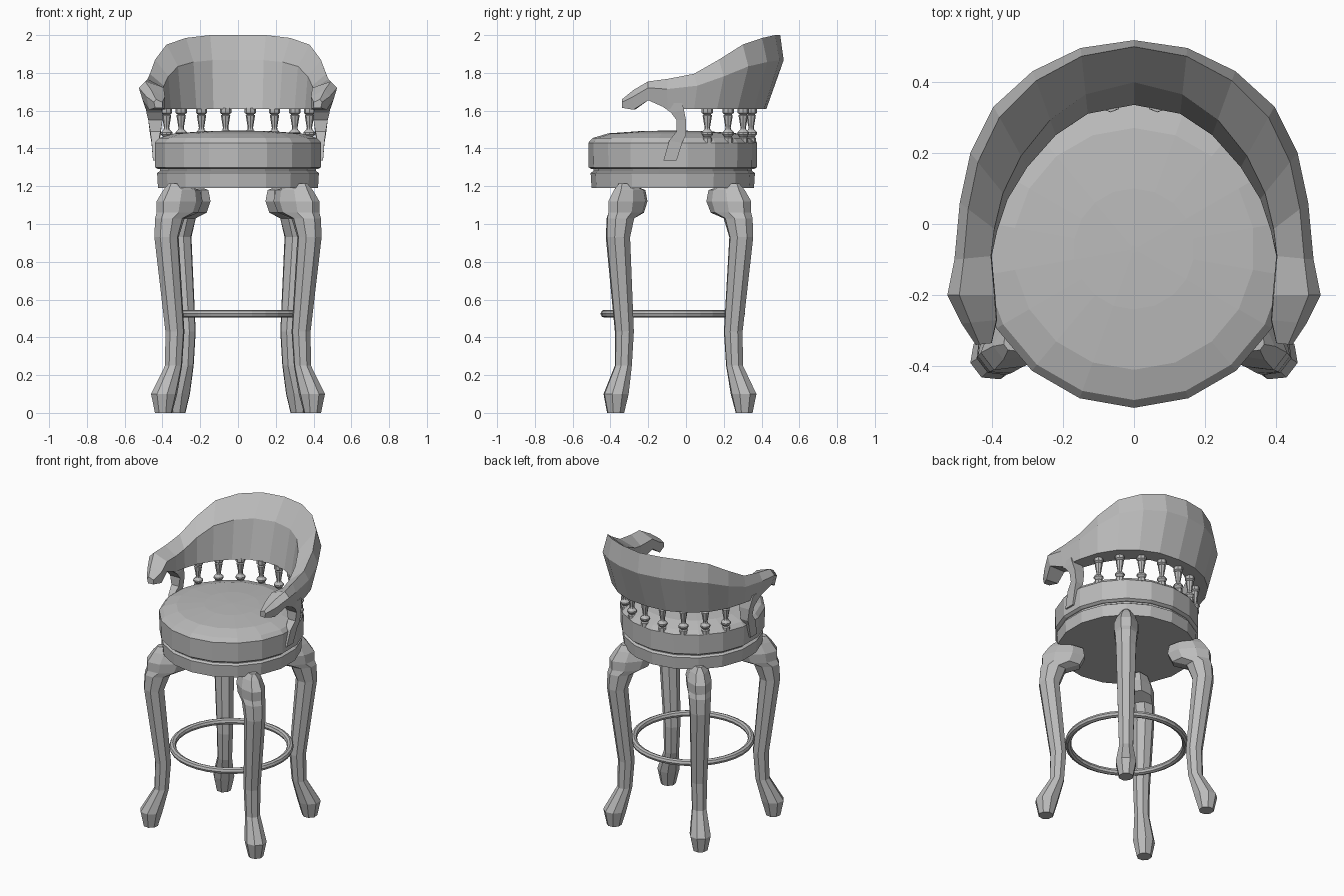
import bpy, bmesh
from math import sin, cos, pi, radians
from mathutils import Vector

cube = bpy.data.objects.get("Cube")
if cube:
    bpy.data.objects.remove(cube)

grey = bpy.data.materials.new("plain grey")
grey.use_nodes = True
colour = (0.5, 0.5, 0.5, 1)
grey.diffuse_color = colour
grey.node_tree.nodes["Principled BSDF"].inputs["Base Color"].default_value = colour

CY = -0.07  # seat axis
SIDES = ((1, "left"), (-1, "right"))


def loft(name, rings, closed=False):
    """Skin a list of equal-length point rings, capped or joined end to end."""
    bm = bmesh.new()
    rows = [[bm.verts.new(p) for p in ring] for ring in rings]
    n = len(rows[0])
    pairs = list(zip(rows, rows[1:]))
    if closed:
        pairs.append((rows[-1], rows[0]))
    else:
        bm.faces.new(rows[0])
        bm.faces.new(rows[-1])
    for a, b in pairs:
        for i in range(n):
            j = (i + 1) % n
            bm.faces.new((a[i], a[j], b[j], b[i]))
    bmesh.ops.recalc_face_normals(bm, faces=bm.faces)
    mesh = bpy.data.meshes.new(name)
    bm.to_mesh(mesh)
    bm.free()
    mesh.materials.append(grey)
    obj = bpy.data.objects.new(name, mesh)
    bpy.context.collection.objects.link(obj)
    return obj


def lathe(name, profile, n, x=0, y=0):
    """Turn a (radius, height) profile around a vertical axis."""
    turn = [2 * pi * i / n - pi / 2 for i in range(n)]
    return loft(name, [[(x + r * cos(a), y + r * sin(a), z) for a in turn]
                       for r, z in profile])


# Seat base with groove, and domed cushion
lathe("seat_base", [(.43, 1.19), (.435, 1.27), (.42, 1.28), (.42, 1.30)], 18, 0, CY)
lathe("seat_cushion", [(.43, 1.29), (.445, 1.30), (.447, 1.43), (.425, 1.455),
                       (.34, 1.48), (.17, 1.492), (.01, 1.495)], 18, 0, CY)

# Curved legs: radial centre, half depth, half width, height
LEG = [(.497, .045, .045, 0), (.493, .07, .065, .10), (.43, .045, .045, .25),
       (.421, .05, .05, .43), (.477, .064, .064, .93), (.455, .08, .07, 1.03),
       (.405, .12, .075, 1.06), (.39, .135, .078, 1.12), (.375, .11, .06, 1.18),
       (.43, .025, .025, 1.215)]


def leg(name, side, degrees):
    a = radians(degrees)
    out = Vector((side * cos(a), sin(a), 0))
    across = Vector((-out.y, out.x, 0))
    rings = []
    for r, depth, width, z in LEG:
        centre = Vector((0, CY, z)) + out * r
        rings.append([centre + out * depth * 1.04 * cos(t) + across * width * 1.04 * sin(t)
                      for t in [pi / 8 + i * pi / 4 for i in range(8)]])
    loft(name, rings)


for side, label in SIDES:
    leg("front_leg_" + label, side, -37.5)
    leg("back_leg_" + label, side, 49.5)

# Foot rail ring
rail = []
for i in range(32):
    a = 2 * pi * i / 32
    rail.append([((.362 + .021 * cos(t)) * cos(a), CY + (.362 + .021 * cos(t)) * sin(a),
                  .525 + .021 * sin(t)) for t in [k * pi / 4 for k in range(8)]])
loft("foot_rail", rail, closed=True)

# Turned spindles between seat and backrest
SPINDLE = [(.026, 1.43), (.026, 1.455), (.018, 1.46), (.031, 1.475), (.031, 1.485),
           (.016, 1.50), (.014, 1.51), (.025, 1.575), (.018, 1.58), (.03, 1.588),
           (.03, 1.615)]
for side, label in SIDES:
    for k in range(4):
        a = radians(9 + 18.4 * k)
        lathe(f"spindle_{label}_{k + 1}", SPINDLE, 8,
              side * .42 * sin(a), CY + .42 * cos(a))

# Wraparound backrest and arms: outer xy, inner xy, top, bottom
STATIONS = [((0, .517), (0, .335), 2.0, 1.61), ((.15, .495), (.13, .31), 2.0, 1.61),
            ((.285, .43), (.22, .25), 1.985, 1.61), ((.395, .33), (.30, .16), 1.95, 1.61),
            ((.46, .20), (.355, .07), 1.87, 1.61), ((.49, .06), (.385, -.02), 1.795, 1.61),
            ((.505, -.10), (.40, -.09), 1.768, 1.61), ((.525, -.20), (.39, -.20), 1.755, 1.655),
            ((.485, -.28), (.385, -.27), 1.71, 1.605), ((.445, -.34), (.40, -.335), 1.66, 1.615)]


def section(k, side):
    outer, inner, top, low = STATIONS[k]
    w = min(k / 6, 1)  # back shape blends into arm shape
    shape = [(0, 0), (.35 - .33 * w, .66), (.9 - .15 * w, 1), (1, .66), (.5 + .35 * w, 0)]
    o, i = Vector(outer), Vector(inner)
    points = []
    for t, h in shape:
        p = i.lerp(o, t)
        points.append((side * p.x, p.y, low + (top - low) * h))
    return points


last = len(STATIONS) - 1
loft("backrest_and_arms", [section(abs(k), -1 if k < 0 else 1)
                           for k in range(-last, last + 1)])

# Curved arm supports: front y, front z, back y, back z, inner x, outer x
SUPPORT = [(-.12, 1.335, -.05, 1.335, .425, .45), (-.09, 1.44, -.02, 1.43, .42, .458),
           (-.05, 1.49, 0, 1.47, .41, .465), (-.05, 1.55, 0, 1.55, .40, .475),
           (-.08, 1.59, -.01, 1.60, .40, .485), (-.15, 1.64, -.02, 1.64, .41, .49)]
for side, label in SIDES:
    loft("arm_support_" + label,
         [[(side * a, fy, fz), (side * b, fy, fz), (side * b, by, bz), (side * a, by, bz)]
          for fy, fz, by, bz, a, b in SUPPORT])
